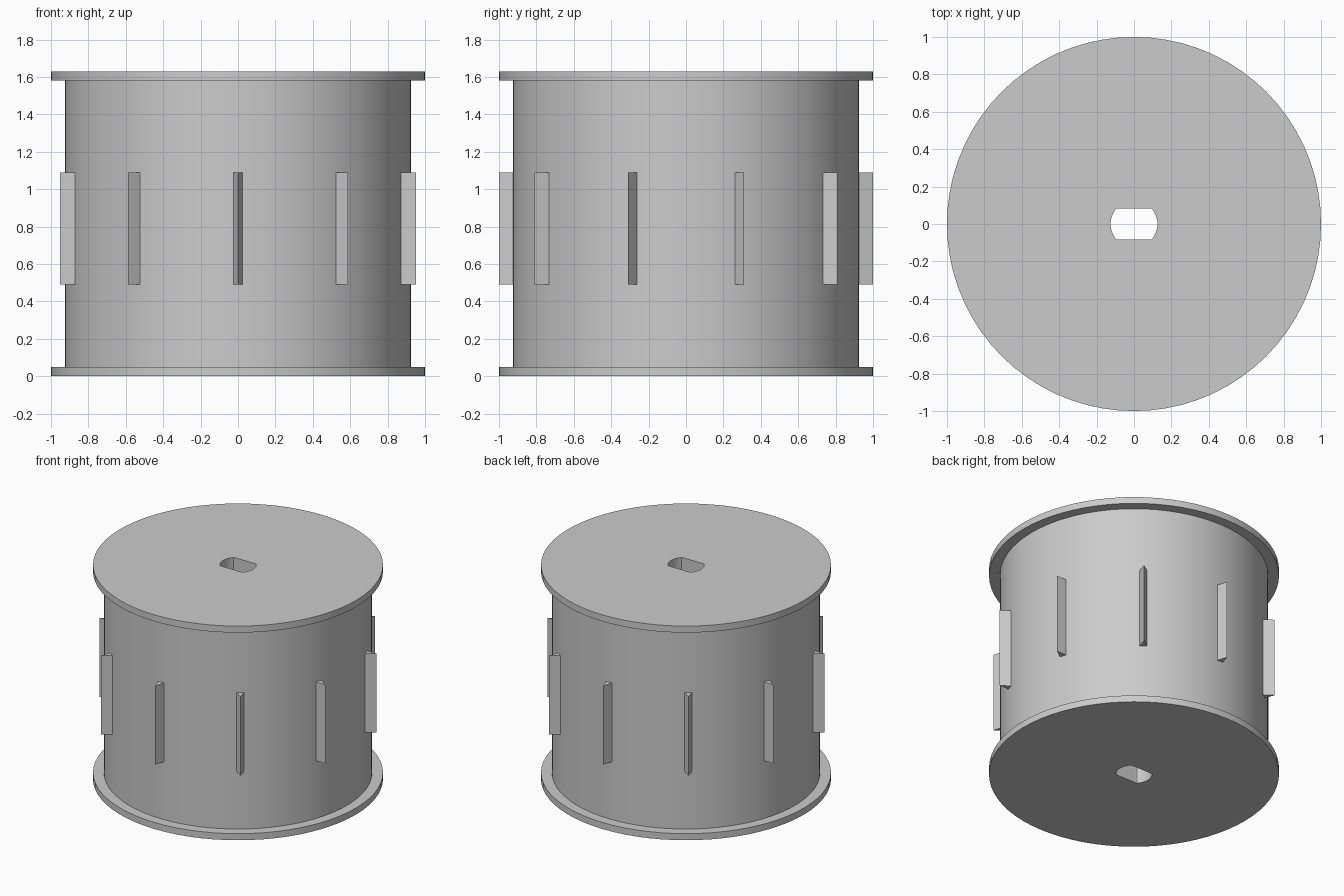
import bpy, bmesh, math

cube = bpy.data.objects.get("Cube")
if cube:
    bpy.data.objects.remove(cube, do_unlink=True)

SEGMENTS = 72
HEIGHT = 1.63
FLANGE = 0.05
BARREL_R = 0.925
BORE_R, BORE_FLAT = 0.125, 0.083
RIBS = 10

gray = bpy.data.materials.new("light gray")
gray.use_nodes = True
color = (0.6, 0.6, 0.6, 1)
gray.diffuse_color = color
gray.node_tree.nodes["Principled BSDF"].inputs["Base Color"].default_value = color


def finish(name, bm, smooth):
    bmesh.ops.recalc_face_normals(bm, faces=bm.faces)
    mesh = bpy.data.meshes.new(name)
    bm.to_mesh(mesh)
    bm.free()
    mesh.materials.append(gray)
    obj = bpy.data.objects.new(name, mesh)
    bpy.context.collection.objects.link(obj)
    if smooth:
        bpy.ops.object.select_all(action='DESELECT')
        obj.select_set(True)
        bpy.context.view_layer.objects.active = obj
        bpy.ops.object.shade_smooth_by_angle(angle=math.radians(30))
    return obj


def ring(bm, radius, z, flat=None):
    """Circle of vertices, optionally clipped to two parallel flats."""
    limit = flat or radius
    verts = []
    for i in range(SEGMENTS):
        a = math.tau * i / SEGMENTS
        y = max(-limit, min(limit, radius * math.sin(a)))
        verts.append(bm.verts.new((radius * math.cos(a), y, z)))
    return verts


# Spool: flanged barrel with a double-flat bore right through it
bm = bmesh.new()
profile = [(1, 0), (1, FLANGE), (BARREL_R, FLANGE),
           (BARREL_R, HEIGHT - FLANGE), (1, HEIGHT - FLANGE), (1, HEIGHT)]
rings = [ring(bm, r, z) for r, z in profile]
rings += [ring(bm, BORE_R, z, BORE_FLAT) for z in (HEIGHT, 0)]
for k, lower in enumerate(rings):
    upper = rings[(k + 1) % len(rings)]
    for i in range(SEGMENTS):
        j = (i + 1) % SEGMENTS
        bm.faces.new((lower[i], lower[j], upper[j], upper[i]))
finish("spool", bm, True)

# Ribs: wedge-shaped ridges evenly spaced around the barrel, one facing front
bm = bmesh.new()
section = [(0.9, -0.033), (1.0, 0), (0.9, 0.033)]
for n in range(RIBS):
    a = math.tau * n / RIBS - math.pi / 2
    c, s = math.cos(a), math.sin(a)
    low, high = ([bm.verts.new((r * c - t * s, r * s + t * c, z)) for r, t in section]
                 for z in (0.49, 1.09))
    bm.faces.new(low)
    bm.faces.new(high)
    for i in range(3):
        j = (i + 1) % 3
        bm.faces.new((low[i], low[j], high[j], high[i]))
finish("barrel_ribs", bm, False)
